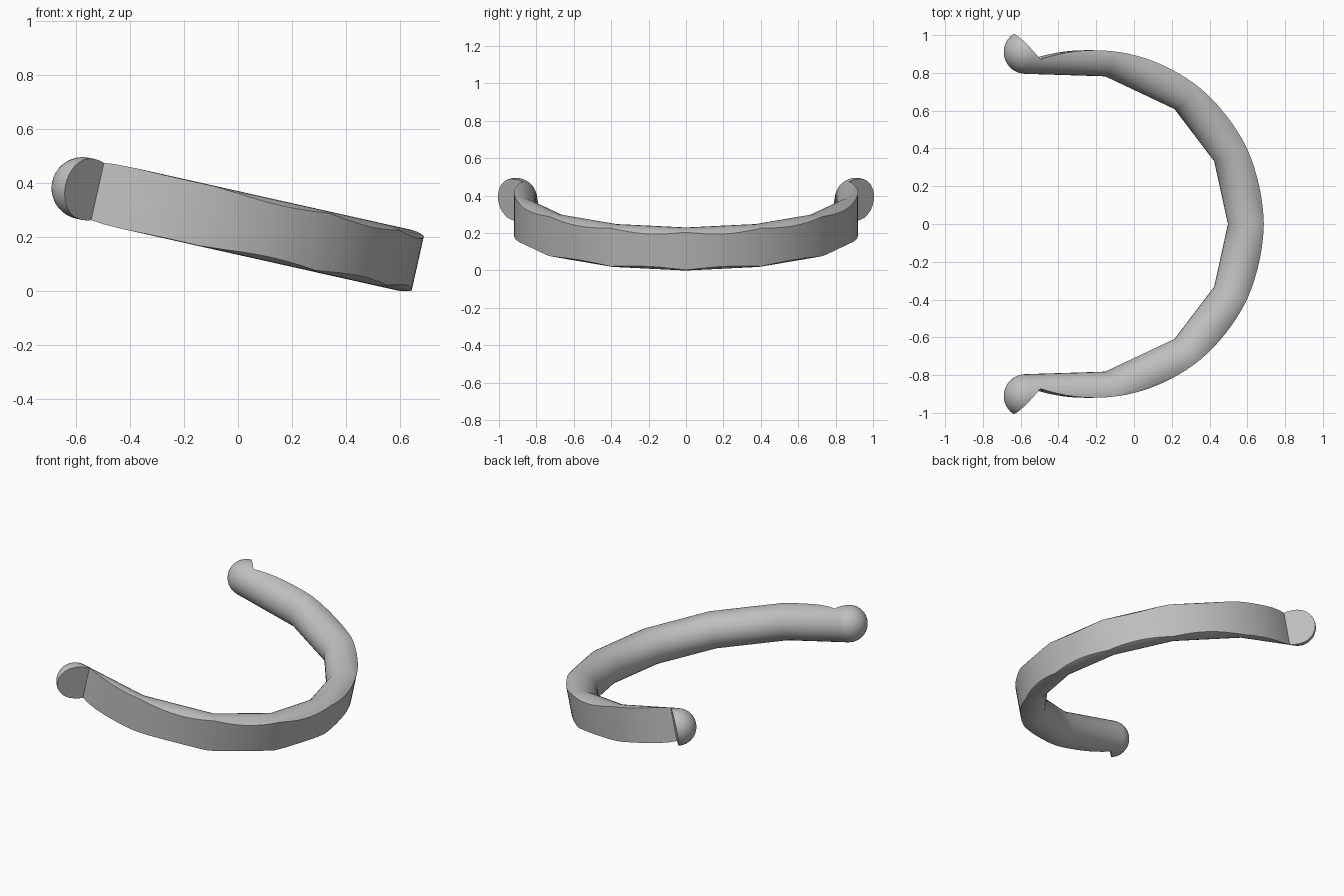
import bpy, bmesh
from math import sin, cos, pi, radians, atan2, hypot
from mathutils import Matrix, Vector

cube = bpy.data.objects.get("Cube")
if cube:
    bpy.data.objects.remove(cube, do_unlink=True)

TUBE_R = 0.115
OUTER_R = 0.92
SIDES = 32
PLACE = Matrix.Translation((-0.233, 0, 0.304)) @ Matrix.Rotation(radians(12.6), 4, 'Y')

grey = bpy.data.materials.new("mid_grey")
grey.use_nodes = True
colour = (0.52, 0.52, 0.52, 1)
grey.diffuse_color = colour
grey.node_tree.nodes["Principled BSDF"].inputs["Base Color"].default_value = colour


def make_object(name, bm):
    bmesh.ops.recalc_face_normals(bm, faces=bm.faces)
    mesh = bpy.data.meshes.new(name)
    bm.to_mesh(mesh)
    bm.free()
    mesh.materials.append(grey)
    obj = bpy.data.objects.new(name, mesh)
    bpy.context.collection.objects.link(obj)
    obj.matrix_world = PLACE
    return obj


# Mirrored centre line of the open ring
half = [Vector(p) for p in ((0.869, 0, 0), (0.783, 0.382, 0), (0.535, 0.70, 0),
                            (0.109, 0.896, 0), (-0.35, 0.91, 0))]
path = [Vector((p.x, -p.y, 0)) for p in reversed(half[1:])] + half

# Tube with mitred bends and round ends
bm = bmesh.new()
up = Vector((0, 0, 1))


def add_ring(centre, side, stretch, radius):
    ring = []
    for i in range(SIDES):
        a = 2 * pi * i / SIDES
        ring.append(bm.verts.new(centre + radius * (side * stretch * cos(a) + up * sin(a))))
    return ring


CAP = 10
rings = []
start_dir = (path[1] - path[0]).normalized()
end_dir = (path[-1] - path[-2]).normalized()
for k in range(1, CAP):
    a = pi / 2 * k / CAP
    rings.append(add_ring(path[0] - start_dir * TUBE_R * cos(a),
                          start_dir.cross(up), 1, TUBE_R * sin(a)))
for i, p in enumerate(path):
    before = (p - path[i - 1]).normalized() if i else start_dir
    after = (path[i + 1] - p).normalized() if i < len(path) - 1 else end_dir
    tangent = (before + after).normalized()
    rings.append(add_ring(p, tangent.cross(up), 1 / tangent.dot(after), TUBE_R))
for k in range(CAP - 1, 0, -1):
    a = pi / 2 * k / CAP
    rings.append(add_ring(path[-1] + end_dir * TUBE_R * cos(a),
                          end_dir.cross(up), 1, TUBE_R * sin(a)))
for a, b in zip(rings, rings[1:]):
    for i in range(SIDES):
        j = (i + 1) % SIDES
        bm.faces.new((a[i], a[j], b[j], b[i]))
for ring, tip in ((rings[0], path[0] - start_dir * TUBE_R),
                  (rings[-1], path[-1] + end_dir * TUBE_R)):
    pole = bm.verts.new(tip)
    for i in range(SIDES):
        bm.faces.new((ring[i], ring[(i + 1) % SIDES], pole))
ring_handle = make_object("open_ring", bm)

# C-shaped cutter: round outer band, slanted flats on the end knobs
bm = bmesh.new()
inner_end = radians(108.6)
far = Vector((OUTER_R * cos(inner_end), OUTER_R * sin(inner_end))) + 0.5 * Vector((-0.67, 0.74))
outer_end, outer_r = atan2(far.y, far.x), hypot(far.x, far.y)
STEPS = 72
loops = []
for z in (-0.3, 0.3):
    loop = []
    for radius, end in ((OUTER_R, inner_end), (outer_r, outer_end)):
        row = []
        for i in range(STEPS + 1):
            a = end * (2 * i / STEPS - 1)
            row.append(bm.verts.new((radius * cos(a), radius * sin(a), z)))
        loop.append(row)
    loops.append(loop)
(low_in, low_out), (top_in, top_out) = loops
for a, b in ((low_in, low_out), (low_out, top_out), (top_out, top_in), (top_in, low_in)):
    for i in range(STEPS):
        bm.faces.new((a[i], a[i + 1], b[i + 1], b[i]))
for i in (0, STEPS):
    bm.faces.new((low_in[i], low_out[i], top_out[i], top_in[i]))
cutter = make_object("outer_cutter", bm)
cutter.hide_render = True

# Trim the outside, then drop the cutter
trim = ring_handle.modifiers.new("trim", 'BOOLEAN')
trim.operation = 'DIFFERENCE'
trim.solver = 'EXACT'
trim.object = cutter
bpy.ops.object.select_all(action='DESELECT')
bpy.context.view_layer.objects.active = ring_handle
ring_handle.select_set(True)
bpy.ops.object.modifier_apply(modifier=trim.name)
bpy.data.objects.remove(cutter, do_unlink=True)
bpy.ops.object.shade_smooth_by_angle(angle=radians(30))
